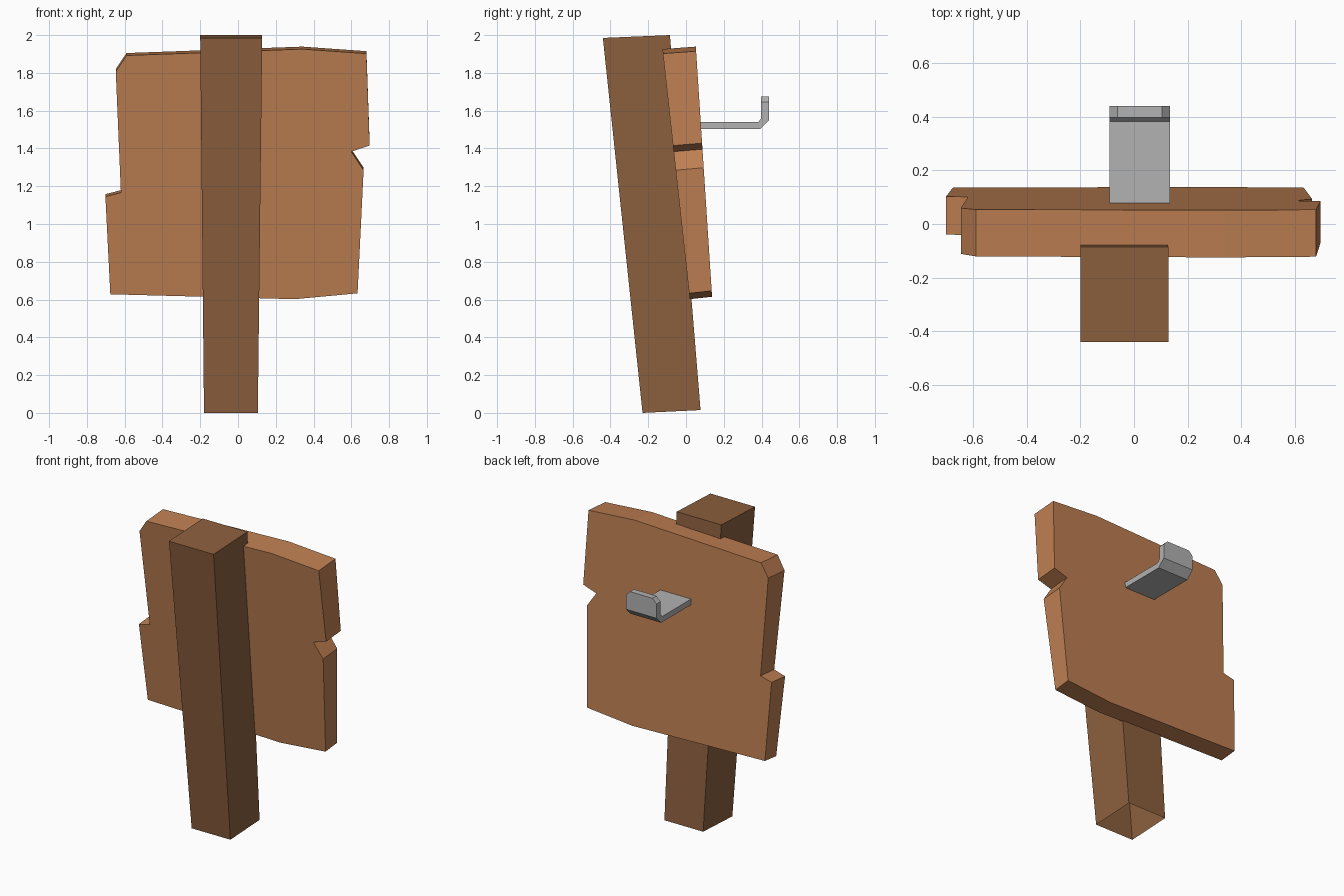
import bpy, bmesh

if "Cube" in bpy.data.objects:
    bpy.data.objects.remove(bpy.data.objects["Cube"])


def material(name, rgb):
    m = bpy.data.materials.new(name)
    m.diffuse_color = (*rgb, 1.0)
    m.use_nodes = True
    m.node_tree.nodes["Principled BSDF"].inputs["Base Color"].default_value = m.diffuse_color
    return m


def loft(name, ring_a, ring_b, mat, cap_a=True):
    """Solid between two matching outlines; returns its object."""
    bm = bmesh.new()
    a = [bm.verts.new(p) for p in ring_a]
    b = [bm.verts.new(p) for p in ring_b]
    n = len(a)
    for i in range(n):
        j = (i + 1) % n
        bm.faces.new((a[i], a[j], b[j], b[i]))
    bm.faces.new(b)
    cap = bm.faces.new(a[::-1])
    bmesh.ops.recalc_face_normals(bm, faces=bm.faces[:])
    if not cap_a:
        bmesh.ops.delete(bm, geom=[cap], context='FACES_ONLY')
    me = bpy.data.meshes.new(name)
    bm.to_mesh(me)
    bm.free()
    me.materials.append(mat)
    ob = bpy.data.objects.new(name, me)
    bpy.context.collection.objects.link(ob)
    return ob


dark_wood = material("dark wood", (0.262, 0.117, 0.048))
light_wood = material("light wood", (0.515, 0.212, 0.084))
grey_metal = material("grey metal", (0.445, 0.445, 0.445))


# Leaning, tapered post, open underneath
def post_ring(x0, x1, front, back):
    return [(x0, *front), (x1, *front), (x1, *back), (x0, *back)]


loft("post",
     post_ring(-0.18, 0.105, (-0.23, 0.0), (0.077, 0.015)),
     post_ring(-0.20, 0.128, (-0.44, 1.985), (-0.085, 2.0)),
     dark_wood, cap_a=False)

# Tilted notched board, thicker towards the top
outline = [(-0.59, 1.892), (-0.647, 1.807), (-0.62, 1.166), (-0.702, 1.145),
           (-0.676, 0.628), (0.30, 0.602), (0.633, 0.633), (0.665, 1.285),
           (0.60, 1.383), (0.697, 1.415), (0.68, 1.902), (0.34, 1.926)]
front = [(x, 0.02 - 0.1095 * (z - 0.604), z) for x, z in outline]
back = [(x, 0.138 - 0.065 * (z - 0.602), z + 0.013) for x, z in outline]
loft("board", front, back, light_wood)

# Bent metal hook with clipped tip corners
profile = [(0.07, 1.502), (0.392, 1.502), (0.44, 1.55), (0.44, 1.675),
           (0.398, 1.675), (0.398, 1.558), (0.382, 1.54), (0.07, 1.54)]
hook = loft("hook", [(-0.092, y, z) for y, z in profile],
            [(0.135, y, z) for y, z in profile], grey_metal)
bm = bmesh.new()
bm.from_mesh(hook.data)
tips = [e for e in bm.edges
        if all(v.co.z > 1.67 for v in e.verts)
        and abs(e.verts[0].co.x - e.verts[1].co.x) < 0.01]
bmesh.ops.bevel(bm, geom=tips, offset=0.03, segments=1, affect='EDGES')
bm.to_mesh(hook.data)
bm.free()
